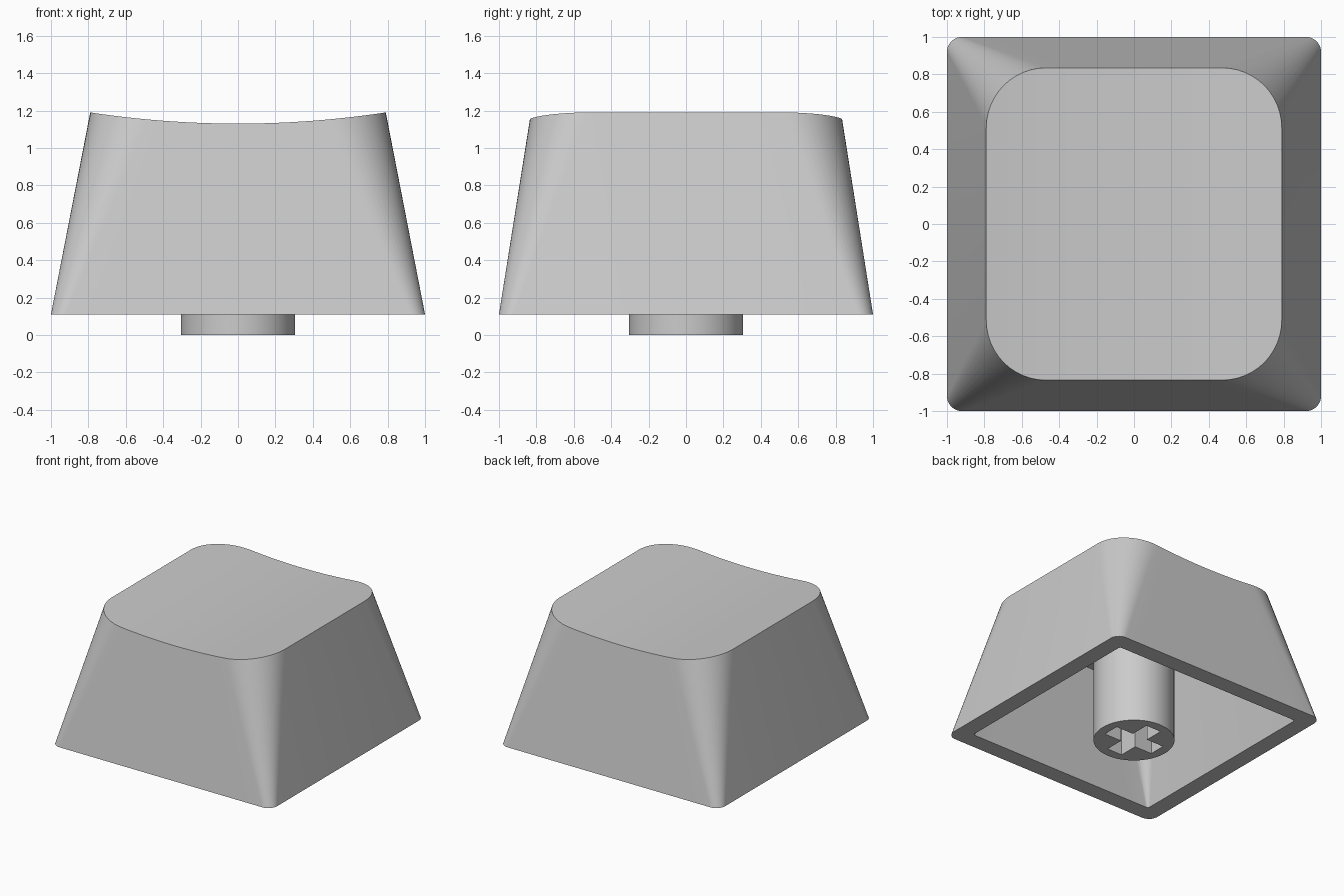
import bpy, bmesh
from math import cos, sin, pi

cube = bpy.data.objects.get("Cube")
if cube:
    bpy.data.objects.remove(cube)

mat = bpy.data.materials.new("light_grey_plastic")
mat.use_nodes = True
colour = (0.6, 0.6, 0.6, 1)
mat.diffuse_color = colour
mat.node_tree.nodes["Principled BSDF"].inputs["Base Color"].default_value = colour

ARC, SPAN = 12, 10  # segments per corner, segments along front and back


def half_outline(hx, hy, r):
    """Front half of a rounded rectangle, from its left side round to its right side."""
    arc = [(-hx + r - r * cos(a), -hy + r - r * sin(a))
           for a in (pi / 2 * i / ARC for i in range(ARC + 1))]
    w = hx - r
    edge = [(-w + 2 * w * i / SPAN, -hy) for i in range(1, SPAN)]
    return arc + edge + [(-x, y) for x, y in reversed(arc)]


def ring(bm, hx, hy, r, height):
    """Closed ring of vertices; height is a function of x."""
    front = half_outline(hx, hy, r)
    pts = front + [(x, -y) for x, y in reversed(front)]
    return [bm.verts.new((x, y, height(x))) for x, y in pts]


def bridge(bm, a, b):
    n = len(a)
    for i in range(n):
        j = (i + 1) % n
        bm.faces.new((a[i], a[j], b[j], b[i]))


def cap(bm, loop):
    """Close a ring with strips running front to back, so that it can curve in x."""
    n = len(loop)
    for i in range(n // 2 - 1):
        bm.faces.new((loop[i], loop[i + 1], loop[n - 2 - i], loop[n - 1 - i]))


def finish(bm, name):
    bmesh.ops.recalc_face_normals(bm, faces=bm.faces)
    mesh = bpy.data.meshes.new(name)
    bm.to_mesh(mesh)
    bm.free()
    mesh.materials.append(mat)
    obj = bpy.data.objects.new(name, mesh)
    bpy.context.collection.objects.link(obj)
    bpy.ops.object.select_all(action="DESELECT")
    obj.select_set(True)
    bpy.context.view_layer.objects.active = obj
    bpy.ops.object.shade_smooth_by_angle(angle=pi / 6)


# Hollow key shell: dished top, tapering walls, flat rim and inner cavity
BASE, CEILING = 0.11, 1.0
bm = bmesh.new()
dish = ring(bm, 0.79, 0.835, 0.32, lambda x: 1.13 + 0.06 * (x / 0.79) ** 2)
outer = ring(bm, 1, 1, 0.08, lambda x: BASE)
inner = ring(bm, 0.86, 0.86, 0.02, lambda x: BASE)
ceiling = ring(bm, 0.67, 0.71, 0.2, lambda x: CEILING)
for a, b in ((dish, outer), (outer, inner), (inner, ceiling)):
    bridge(bm, a, b)
cap(bm, dish)
cap(bm, ceiling)
finish(bm, "key_shell")

# Round stem with a cross-shaped socket in its lower end
R, ARM, HALF, DEPTH = 0.305, 0.228, 0.069, 0.45
circle = [(R * cos(2 * pi * i / 64), R * sin(2 * pi * i / 64)) for i in range(64)]
cross = []
for c, s in ((1, 0), (0, 1), (-1, 0), (0, -1)):
    for u, v in ((ARM, -HALF), (ARM, HALF), (HALF, HALF)):
        cross.append((u * c - v * s, u * s + v * c))

bm = bmesh.new()


def tube(outline, top):
    low, high = ([bm.verts.new((x, y, z)) for x, y in outline] for z in (0, top))
    bridge(bm, low, high)
    bm.faces.new(high)
    return [bm.edges.get((low[i - 1], low[i])) for i in range(len(low))]


lip = tube(circle, CEILING + 0.03) + tube(cross, DEPTH)
bmesh.ops.triangle_fill(bm, edges=lip, use_beauty=True)
finish(bm, "stem")
